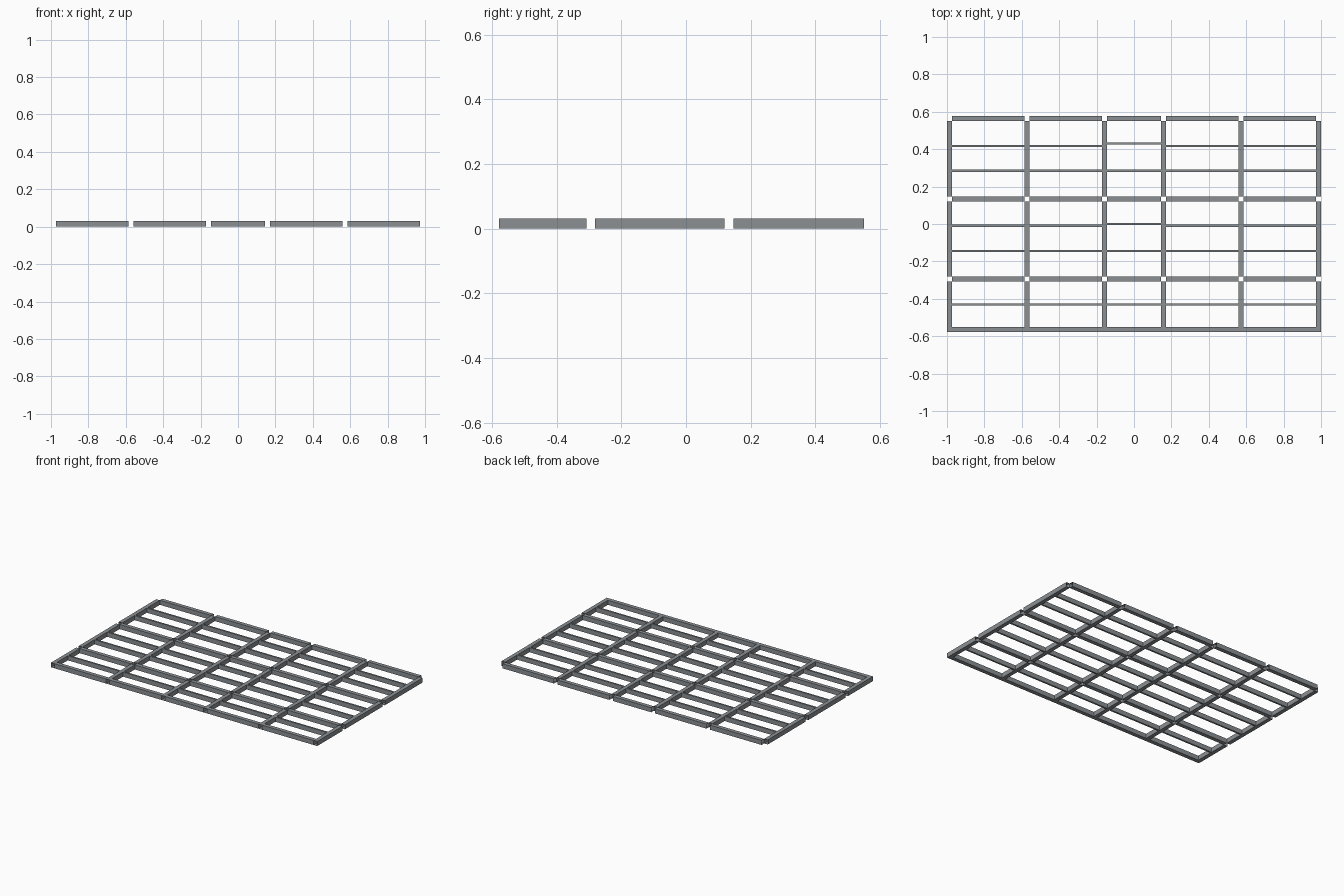
import bpy, bmesh

if "Cube" in bpy.data.objects:
    bpy.data.objects.remove(bpy.data.objects["Cube"])

W = 0.027      # beam width
H = 0.031      # beam height
SLAT = 0.012   # slat width

steel = bpy.data.materials.new("steel grey")
steel.diffuse_color = (0.26, 0.28, 0.295, 1)
steel.use_nodes = True
steel.node_tree.nodes["Principled BSDF"].inputs["Base Color"].default_value = steel.diffuse_color


def tube(name, x0, x1, y0, y1, along_x):
    """Thin-walled rectangular tube with open ends."""
    bm = bmesh.new()
    rings = []
    for t in (0, 1):
        if along_x:
            x = x1 if t else x0
            pts = [(x, y0, 0), (x, y1, 0), (x, y1, H), (x, y0, H)]
        else:
            y = y1 if t else y0
            pts = [(x1, y, 0), (x0, y, 0), (x0, y, H), (x1, y, H)]
        rings.append([bm.verts.new(p) for p in pts])
    a, b = rings
    for i in range(4):
        j = (i + 1) % 4
        bm.faces.new((a[j], a[i], b[i], b[j]))
    bm.normal_update()
    # the top wall must face up
    if max(bm.faces, key=lambda f: f.calc_center_median().z).normal.z < 0:
        bmesh.ops.reverse_faces(bm, faces=bm.faces[:])
    me = bpy.data.meshes.new(name)
    bm.to_mesh(me)
    bm.free()
    me.materials.append(steel)
    ob = bpy.data.objects.new(name, me)
    bpy.context.collection.objects.link(ob)


post_x = [-0.9865, -0.5725, -0.1575, 0.1575, 0.5725, 0.9865]
cross_y = [-0.5645, -0.295, 0.133, 0.5645]
h = W / 2

# Long rails, cut open at every cross beam except the front one
for x in post_x:
    for k in range(3):
        y0 = -0.578 if k == 0 else cross_y[k] + h
        tube("long_rail", x - h, x + h, y0, cross_y[k + 1] - h, False)

# Cross beams and thin slats between the rails
for i in range(5):
    x0, x1 = post_x[i] + h, post_x[i + 1] - h
    for y in cross_y:
        tube("cross_beam", x0, x1, y - h, y + h, True)
    slats = [-0.43, -0.145, 0.285]
    slats += [0.0, 0.43] if i == 2 else [-0.01, 0.417]
    for y in slats:
        tube("slat", x0, x1, y - SLAT / 2, y + SLAT / 2, True)
